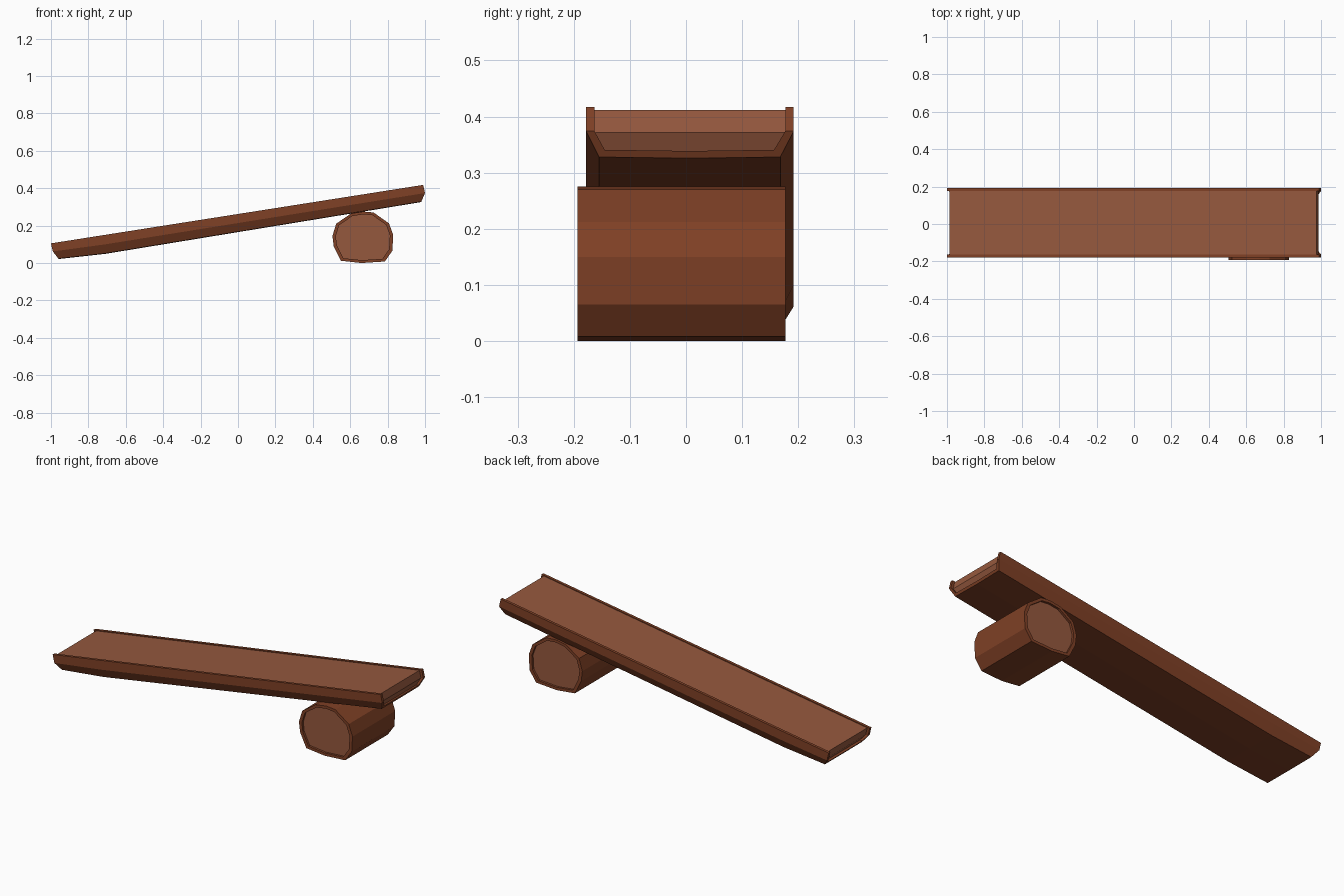
import bpy, bmesh

if "Cube" in bpy.data.objects:
    bpy.data.objects.remove(bpy.data.objects["Cube"])


def material(name, rgb):
    m = bpy.data.materials.new(name)
    m.diffuse_color = (*rgb, 1)
    m.use_nodes = True
    m.node_tree.nodes["Principled BSDF"].inputs["Base Color"].default_value = m.diffuse_color
    return m


BARK = material("bark", (0.215, 0.052, 0.019))
WOOD = material("cut_wood", (0.30, 0.098, 0.048))


def loft(name, sections, caps, mat):
    """Skin closed rings of points; caps lists index loops for both ends."""
    bm = bmesh.new()
    rings = [[bm.verts.new(p) for p in s] for s in sections]
    n = len(rings[0])
    for a, b in zip(rings, rings[1:]):
        for i in range(n):
            j = (i + 1) % n
            bm.faces.new((a[i], a[j], b[j], b[i]))
    for cap in caps:
        bm.faces.new([rings[0][i] for i in reversed(cap)])
        bm.faces.new([rings[-1][i] for i in cap])
    bmesh.ops.recalc_face_normals(bm, faces=bm.faces)
    me = bpy.data.meshes.new(name)
    bm.to_mesh(me)
    bm.free()
    me.materials.append(mat)
    ob = bpy.data.objects.new(name, me)
    bpy.context.collection.objects.link(ob)
    return ob


def lerp(a, b, t):
    return a + (b - a) * t


def end_x(d, top, mid, low):
    """Outline of a slanted plank end at depth d below the rim."""
    if d < 0.045:
        return lerp(top, mid, d / 0.045)
    return lerp(mid, low, (d - 0.045) / 0.043)


def plank_sections(profile, recess):
    """Place a (y, depth) profile along the tilted plank axis."""
    stations = []
    for kind, scale in (("left", 1), ("bend", 1.13), ("right", 1)):
        ring = []
        for y, d in profile:
            if kind == "left":
                x = end_x(d, -1.0, -0.99, -0.96) + recess
            elif kind == "right":
                x = end_x(d, 0.99, 1.0, 0.98) - recess
            else:
                x = -0.71
            ring.append((x, y, 0.262 + 0.157 * x - d * scale))
        stations.append(ring)
    return stations


# Plank: bark channel
outer = [(-0.178, 0), (-0.178, 0.045), (-0.155, 0.088), (0.007, 0.09),
         (0.168, 0.088), (0.192, 0.045), (0.192, 0)]
inner = [(-0.163, 0), (-0.163, 0.045), (-0.145, 0.076), (0.007, 0.078),
         (0.157, 0.076), (0.177, 0.045), (0.177, 0)]
n = len(outer)
ends = [(i, i + 1, 2 * n - 2 - i, 2 * n - 1 - i) for i in range(n - 1)]
loft("plank_bark", plank_sections(outer + inner[::-1], 0), ends, BARK)

# Plank: wood core, set in slightly from the bark
core = [(y, max(d, 0.004)) for y, d in inner]
loft("plank_wood", plank_sections(core, 0.014),
     [(0, 1, 5, 6), (1, 2, 3, 4, 5)], WOOD)

# Log under the plank: bark shell with rims
log = [(0.66, 0.0), (0.785, 0.008), (0.825, 0.065), (0.83, 0.15),
       (0.807, 0.212), (0.725, 0.27), (0.67, 0.275), (0.605, 0.265),
       (0.525, 0.21), (0.505, 0.145), (0.512, 0.088), (0.55, 0.012)]
CX, CZ = 0.667, 0.138


def log_ring(y, s):
    return [(CX + (x - CX) * s, y, CZ + (z - CZ) * s) for x, z in log]


FRONT, BACK, DEPTH, INSET = -0.193, 0.177, 0.012, 0.89
loft("log_bark", [log_ring(FRONT + DEPTH, INSET), log_ring(FRONT, INSET),
                  log_ring(FRONT, 1), log_ring(BACK, 1),
                  log_ring(BACK, INSET), log_ring(BACK - DEPTH, INSET)],
     [], BARK)

# Log: recessed wood core
loft("log_wood", [log_ring(FRONT + DEPTH, INSET), log_ring(BACK - DEPTH, INSET)],
     [tuple(range(len(log)))], WOOD)
